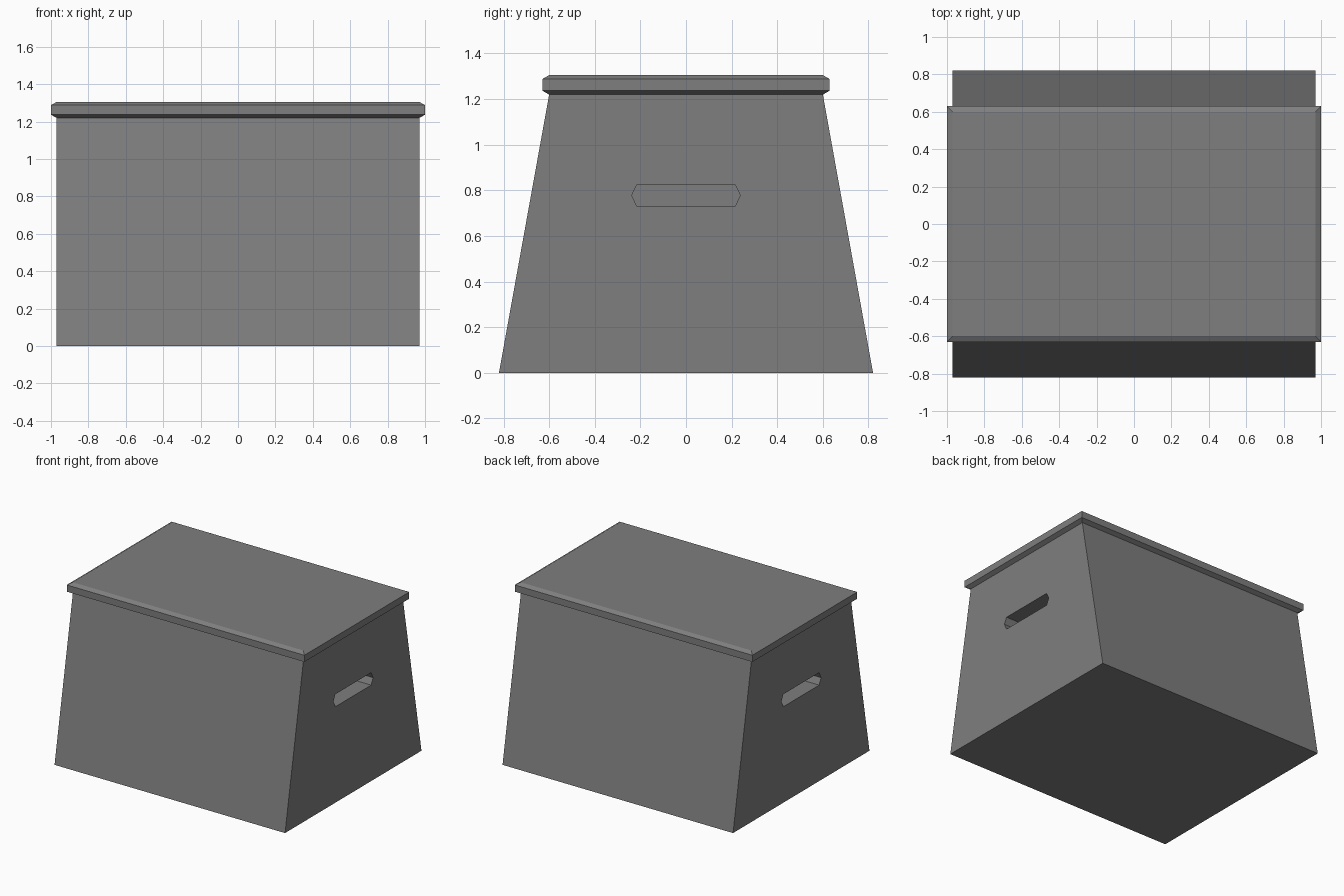
import bpy

default = bpy.data.objects.get("Cube")
if default:
    bpy.data.objects.remove(default, do_unlink=True)

# Single grey finish
grey = bpy.data.materials.new("mid_grey")
grey.use_nodes = True
colour = (0.21, 0.21, 0.21, 1)
grey.diffuse_color = colour
grey.node_tree.nodes["Principled BSDF"].inputs["Base Color"].default_value = colour


def make_object(name, rings):
    """Skin a stack of equal-length rings and cap both ends."""
    n = len(rings[0])
    verts = [p for ring in rings for p in ring]
    faces = [list(range(n))[::-1], list(range(len(verts) - n, len(verts)))]
    for r in range(len(rings) - 1):
        for i in range(n):
            a, b = r * n + i, r * n + (i + 1) % n
            faces.append([a, b, b + n, a + n])
    mesh = bpy.data.meshes.new(name)
    mesh.from_pydata(verts, [], faces)
    mesh.materials.append(grey)
    obj = bpy.data.objects.new(name, mesh)
    bpy.context.collection.objects.link(obj)
    return obj


def rectangle(x, y, z):
    return [(-x, -y, z), (x, -y, z), (x, y, z), (-x, y, z)]


def slot(x):
    """Elongated hexagon outline of the hand hold, in a plane of constant x."""
    low, mid, high = 0.73, 0.778, 0.825
    return [(x, -0.215, low), (x, 0.215, low), (x, 0.238, mid),
            (x, 0.215, high), (x, -0.215, high), (x, -0.238, mid)]


# Tapered body and chamfered lid
body = make_object("box_body", [rectangle(0.97, 0.82, 0), rectangle(0.97, 0.6, 1.22)])
make_object("lid", [rectangle(0.97, 0.6, 1.22), rectangle(1, 0.63, 1.237),
                    rectangle(1, 0.63, 1.288), rectangle(0.97, 0.6, 1.305)])

# Recessed hand holds in both ends
bpy.context.view_layer.objects.active = body
for side, start, end in (("left", 0.82, 1.1), ("right", -1.1, -0.82)):
    cutter = make_object(side + "_hand_hold_cutter", [slot(start), slot(end)])
    cutter.hide_render = True
    cut = body.modifiers.new(side + "_hand_hold", "BOOLEAN")
    cut.operation = "DIFFERENCE"
    cut.solver = "EXACT"
    cut.object = cutter
    bpy.ops.object.modifier_apply(modifier=cut.name)
    bpy.data.objects.remove(cutter, do_unlink=True)
